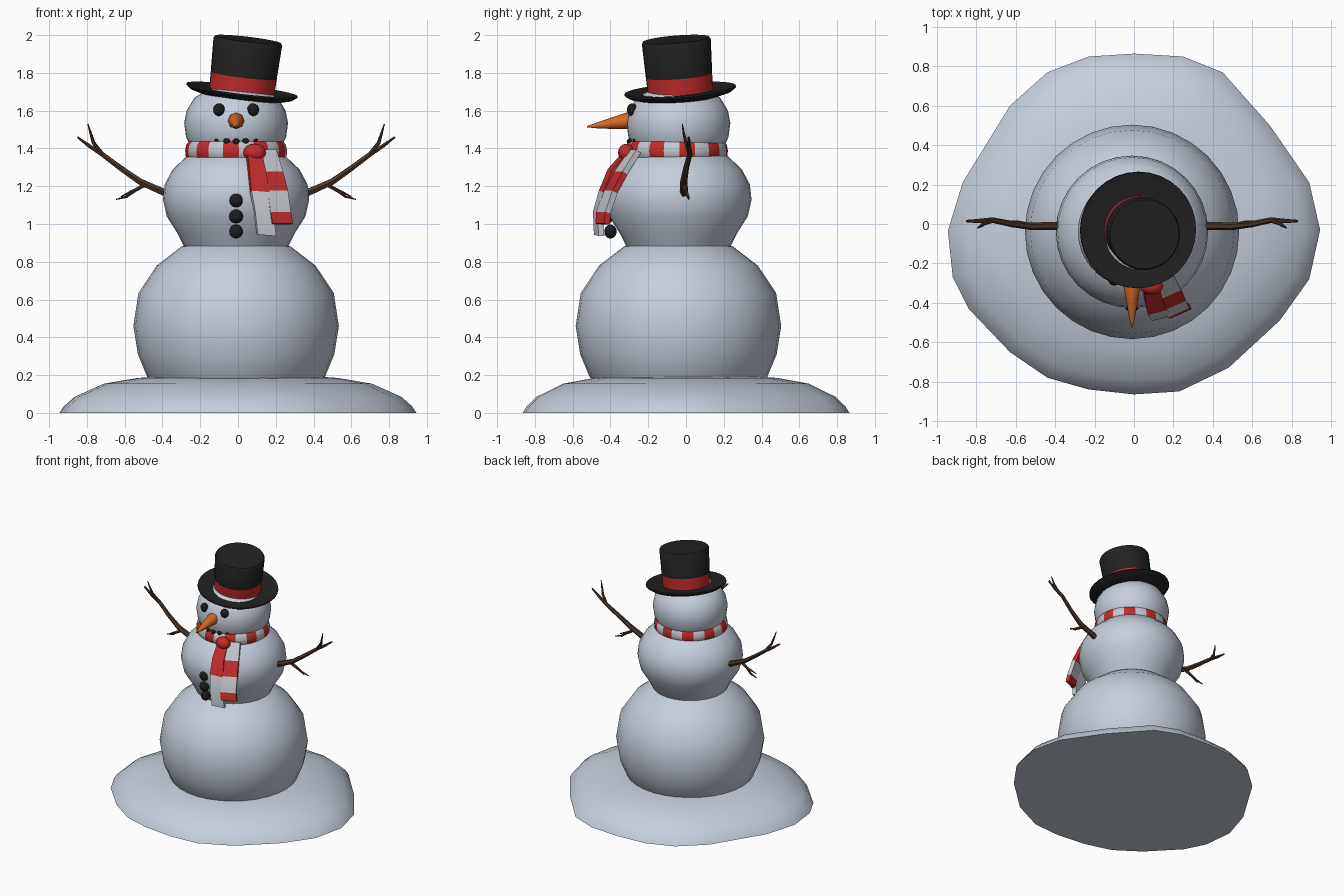
import bpy, bmesh, math
from mathutils import Vector, Matrix

if "Cube" in bpy.data.objects:
    bpy.data.objects.remove(bpy.data.objects["Cube"])

CX, CY = -0.01, -0.04          # axis of the snow body


def material(name, rgb):
    m = bpy.data.materials.new(name)
    m.diffuse_color = (*rgb, 1)
    m.use_nodes = True
    m.node_tree.nodes["Principled BSDF"].inputs["Base Color"].default_value = m.diffuse_color
    return m


SNOW = material("snow", (0.56, 0.62, 0.71))
WOOL = material("pale wool", (0.55, 0.58, 0.62))
RED = material("red cloth", (0.55, 0.025, 0.025))
BLACK = material("black felt", (0.016, 0.016, 0.016))
COAL = material("coal", (0.012, 0.012, 0.013))
CARROT = material("carrot orange", (0.68, 0.14, 0.02))
BARK = material("bark brown", (0.075, 0.037, 0.02))


def finish(name, bm, mats, angle=40):
    bmesh.ops.recalc_face_normals(bm, faces=bm.faces[:])
    me = bpy.data.meshes.new(name)
    bm.to_mesh(me)
    bm.free()
    ob = bpy.data.objects.new(name, me)
    bpy.context.collection.objects.link(ob)
    for m in mats:
        me.materials.append(m)
    bpy.ops.object.select_all(action='DESELECT')
    ob.select_set(True)
    bpy.context.view_layer.objects.active = ob
    if angle:
        bpy.ops.object.shade_smooth_by_angle(angle=math.radians(angle))
    return ob


def skin(name, rings, mats, rule=None, closed=False, angle=40):
    """Join rings of points into a surface; rule(ring, side) picks the material."""
    bm = bmesh.new()
    vs = [[bm.verts.new(p) for p in r] for r in rings]
    n, k = len(vs[0]), len(vs)
    for i in range(k if closed else k - 1):
        a, b = vs[i], vs[(i + 1) % k]
        for j in range(n):
            f = bm.faces.new((a[j], a[(j + 1) % n], b[(j + 1) % n], b[j]))
            f.material_index = rule(i, j) if rule else 0
    if not closed:
        for i, ring in ((0, vs[0]), (k - 2, vs[-1])):
            bm.faces.new(ring).material_index = rule(i, 0) if rule else 0
    return finish(name, bm, mats, angle)


def lathe(name, profile, mats, matrix, seg=32, **kw):
    turn = [2 * math.pi * j / seg for j in range(seg)]
    rings = [[matrix @ Vector((r * math.cos(t), r * math.sin(t), z)) for t in turn]
             for r, z in profile]
    return skin(name, rings, mats, **kw)


def tube(name, pts, radii, mat, sides=6):
    pts = [Vector(p) for p in pts]
    rings = []
    for i, p in enumerate(pts):
        d = pts[min(i + 1, len(pts) - 1)] - pts[max(i - 1, 0)]
        q = d.to_track_quat('Z', 'Y')
        rings.append([p + q @ Vector((radii[i] * math.cos(t), radii[i] * math.sin(t), 0))
                      for t in (2 * math.pi * j / sides for j in range(sides))])
    return skin(name, rings, [mat], angle=50)


def ball(name, loc, size, mat):
    bm = bmesh.new()
    bmesh.ops.create_uvsphere(bm, u_segments=12, v_segments=8, radius=1)
    bmesh.ops.transform(bm, verts=bm.verts[:],
                        matrix=Matrix.Translation(loc) @ Matrix.Diagonal((*size, 1)))
    return finish(name, bm, [mat], 60)


# Snow mound with an uneven outline
outline = [(-.23, .85), (0, .865), (.25, .85), (.45, .77), (.69, .5), (.89, .21), (.945, -.03),
           (.89, -.28), (.74, -.49), (.48, -.73), (.23, -.85), (0, -.865), (-.23, -.84),
           (-.44, -.78), (-.63, -.65), (-.84, -.43), (-.92, -.27), (-.945, -.035),
           (-.87, .21), (-.63, .6), (-.44, .77)]
mound = [(1, 0), (.975, .035), (.915, .085), (.75, .155), (.56, .185), (.4, .195)]
skin("snow_mound", [[(x * s, y * s, z) for x, y in outline] for s, z in mound], [SNOW], angle=60)

# Stacked snow body
axis = Matrix.Translation((CX, CY, 0))
lathe("lower_body", [(.40, .1), (.47, .19), (.52, .31), (.544, .46), (.517, .635),
                     (.42, .78), (.29, .88), (.15, .93)], [SNOW], axis, angle=60)
lathe("middle_body", [(.24, .83), (.275, .88), (.31, .95), (.367, 1.04), (.387, 1.13),
                      (.378, 1.21), (.335, 1.29), (.26, 1.36), (.15, 1.4)], [SNOW], axis, angle=60)
lathe("head", [(.2, 1.36), (.237, 1.40), (.265, 1.46), (.275, 1.535), (.262, 1.60),
               (.22, 1.67), (.13, 1.72), (.04, 1.735)], [SNOW], axis, angle=60)

# Tilted top hat: brim, crown and band
lean = Vector((.12, -.08, 1)).to_track_quat('Z', 'Y').to_matrix().to_4x4()
hat = Matrix.Translation((.02, -.03, 1.70)) @ lean
lathe("hat_brim", [(.1, -.04), (.2, -.035), (.27, -.016), (.297, .003), (.295, .012),
                   (.26, .005), (.18, 0), (.1, 0)], [BLACK], hat)
lathe("hat_crown", [(.172, -.02), (.174, .03), (.176, .088), (.183, .268), (.176, .28)],
      [BLACK, RED], hat, rule=lambda i, j: int(i in (0, 1)))

# Coal eyes, mouth and buttons
for i, x in enumerate((-.10, .08)):
    ball(f"eye_{i + 1}", (x, -.285, 1.605), (.031, .028, .034), COAL)
for i in range(-2, 3):
    ball(f"mouth_coal_{i + 3}", (CX + i * .049, -.295 + .008 * i * i, 1.435 + .0035 * i * i),
         (.019, .019, .019), COAL)
for i, (y, z) in enumerate(((-.415, 1.125), (-.415, 1.04), (-.40, .96))):
    ball(f"button_{i + 1}", (CX, y, z), (.037, .033, .037), COAL)

# Carrot nose
tube("nose", [(CX, -.26, 1.55), (CX, -.31, 1.546), (CX, -.38, 1.535), (CX, -.46, 1.523),
              (CX, -.525, 1.515)], [.04, .044, .032, .018, .003], CARROT, 8)

# Twig arms, mirrored about the body axis
twigs = {
    "arm": ([(.34, -.01, 1.155), (.40, -.01, 1.18), (.50, -.012, 1.225), (.60, .0, 1.295),
             (.70, .02, 1.37), (.77, .015, 1.415), (.83, .015, 1.46)],
            [.022, .021, .019, .016, .014, .011, .006]),
    "upper_twig": ([(.69, .02, 1.36), (.745, .0, 1.43), (.76, -.012, 1.48), (.775, -.02, 1.53)],
                   [.011, .01, .007, .003]),
    "lower_twig": ([(.47, -.01, 1.21), (.53, .0, 1.175), (.57, .01, 1.145), (.625, .015, 1.13)],
                   [.012, .01, .008, .003]),
    "side_twig": ([(.52, 0, 1.185), (.56, -.008, 1.165), (.60, -.015, 1.145)], [.007, .006, .003]),
}
for part, (pts, radii) in twigs.items():
    tube("right_" + part, pts, radii, BARK)
    tube("left_" + part, [(2 * CX - x, y, z) for x, y, z in pts], radii, BARK)

# Striped scarf: neck wrap, knot and two hanging tails
wrap = Matrix.Translation((CX, CY - .008, 0)) @ Matrix.Rotation(math.radians(-33), 4, 'Z')
lathe("scarf_wrap", [(.22, 1.345), (.25, 1.34), (.268, 1.36), (.27, 1.39), (.264, 1.42),
                     (.25, 1.437), (.22, 1.43)], [WOOL, RED], wrap, seg=40, closed=True,
      rule=lambda i, j: int(j % 4 < 2), angle=50)
ball("scarf_knot", (.088, -.315, 1.378), (.06, .045, .047), RED)


def tail(name, pts, across, half, reds):
    across = Vector(across).normalized()
    pts = [Vector(p) for p in pts]
    rings = []
    for i, p in enumerate(pts):
        d = pts[min(i + 1, len(pts) - 1)] - pts[max(i - 1, 0)]
        t = across.cross(d).normalized() * .016
        a = across * half * (.8 + .2 * min(i, 2) / 2)
        rings.append([p - a - t, p + a - t, p + a + t, p - a + t])
    skin(name, rings, [WOOL, RED], rule=lambda i, j: int(i in reds), angle=35)


tail("scarf_front_tail", [(.085, -.31, 1.37), (.10, -.39, 1.28), (.116, -.435, 1.167),
                          (.136, -.465, 1.06), (.15, -.46, .94)], (1, .25, -.08), .05, (0, 1))
tail("scarf_back_tail", [(.155, -.27, 1.385), (.185, -.345, 1.27), (.205, -.40, 1.17),
                         (.22, -.437, 1.06), (.232, -.442, 1.0)], (.9, .4, 0), .059, (1, 3))
